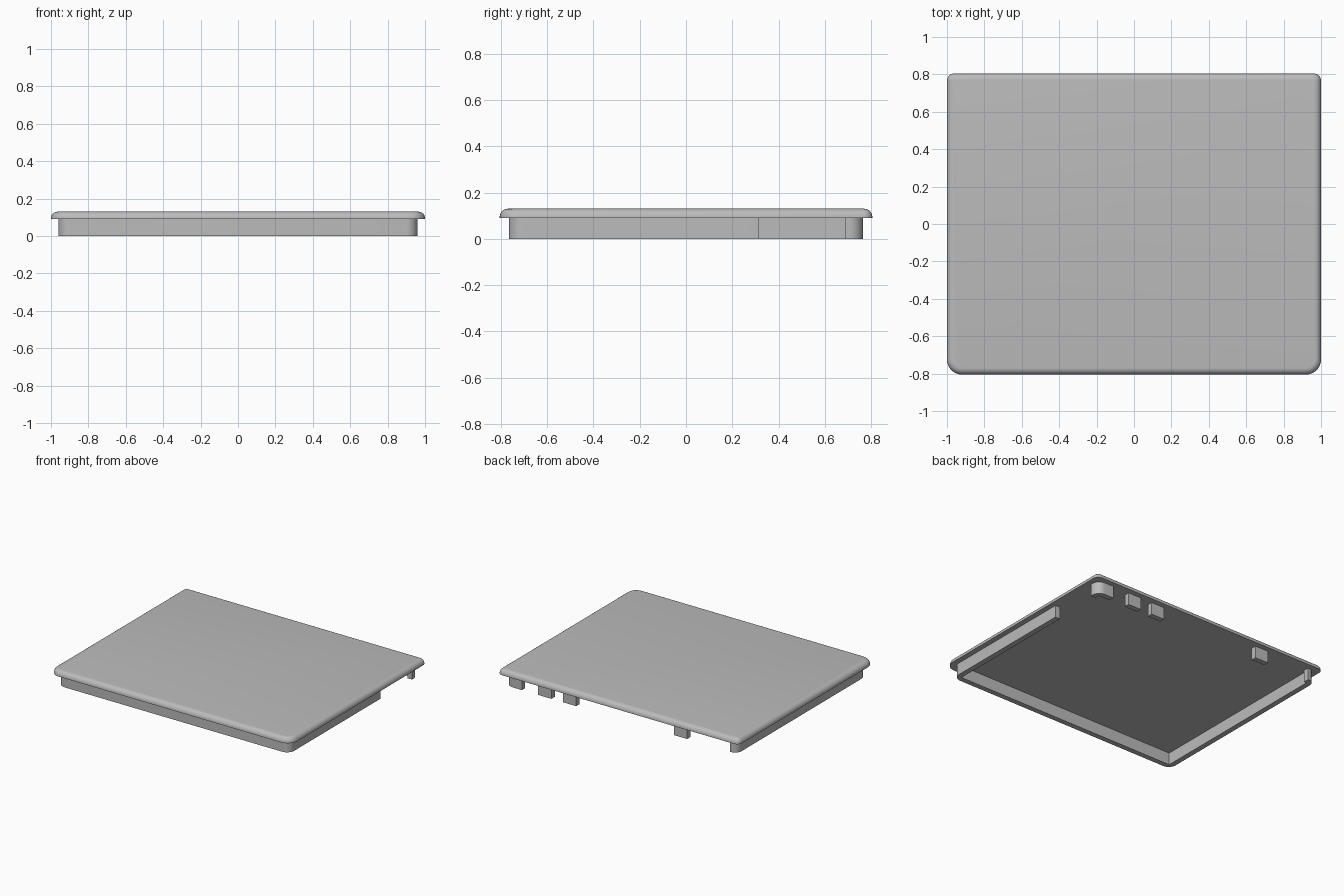
import bpy, bmesh, math
from mathutils import Vector

cube = bpy.data.objects.get("Cube")
if cube:
    bpy.data.objects.remove(cube, do_unlink=True)

grey = bpy.data.materials.new("plain_grey")
grey.use_nodes = True
colour = (0.5, 0.5, 0.5, 1)
grey.diffuse_color = colour
grey.node_tree.nodes["Principled BSDF"].inputs["Base Color"].default_value = colour

PLATE_Z, TOP_Z = 0.09, 0.13      # underside and top of the lid plate
WX, WY, T = 0.96, 0.765, 0.04    # outer half sizes and thickness of the rim


def outline(corners, steps=8):
    """Polygon points from (x, y, radius) right-angle corners."""
    pts = []
    for i, (x, y, r) in enumerate(corners):
        p = Vector((x, y))
        if r == 0:
            pts.append(p)
            continue
        u = (Vector(corners[i - 1][:2]) - p).normalized()
        v = (Vector(corners[(i + 1) % len(corners)][:2]) - p).normalized()
        centre = p + r * (u + v)
        for k in range(steps + 1):
            a = math.pi / 2 * k / steps
            pts.append(centre - r * (v * math.cos(a) + u * math.sin(a)))
    return pts


def prism(name, corners, z0, z1, round_top=0):
    bm = bmesh.new()
    base = bm.faces.new([bm.verts.new((p.x, p.y, z0)) for p in outline(corners)])
    new = bmesh.ops.extrude_face_region(bm, geom=[base], use_keep_orig=True)["geom"]
    bmesh.ops.translate(bm, vec=(0, 0, z1 - z0),
                        verts=[g for g in new if isinstance(g, bmesh.types.BMVert)])
    bmesh.ops.recalc_face_normals(bm, faces=bm.faces)
    if round_top:
        rim = [e for e in bm.edges if all(v.co.z > z1 - 1e-5 for v in e.verts)]
        bmesh.ops.bevel(bm, geom=rim, offset=round_top, segments=6,
                        profile=0.5, affect='EDGES')
    mesh = bpy.data.meshes.new(name)
    bm.to_mesh(mesh)
    bm.free()
    mesh.materials.append(grey)
    obj = bpy.data.objects.new(name, mesh)
    bpy.context.collection.objects.link(obj)
    bpy.ops.object.select_all(action='DESELECT')
    obj.select_set(True)
    bpy.context.view_layer.objects.active = obj
    bpy.ops.object.shade_smooth_by_angle(angle=math.radians(30))
    return obj


# Lid plate with a rounded upper edge
prism("lid_plate", [(-1, -0.805, 0.08), (1, -0.805, 0.08),
                    (1, 0.805, 0.04), (-1, 0.805, 0.04)],
      PLATE_Z, TOP_Z, round_top=0.035)

# Rim: short left wall, front wall, full right wall with a small return
prism("rim_wall", [
    (WX, 0.315, 0), (WX - T, 0.315, 0), (WX - T, T - WY, 0),
    (T - WX, T - WY, 0), (T - WX, WY - T, 0), (-0.9, WY - T, 0),
    (-0.9, WY, 0), (-WX, WY, 0.05), (-WX, -WY, 0.06), (WX, -WY, 0.06)],
    0, PLATE_Z)

# Back left corner tab
prism("corner_tab", [
    (WX, 0.69, 0), (WX, WY, 0.06), (0.825, WY, 0),
    (0.825, WY - T, 0), (WX - T, WY - T, 0), (WX - T, 0.69, 0)],
    0, PLATE_Z)

# Small tabs along the back edge
for i, x in enumerate((0.635, 0.43, -0.49)):
    prism(f"back_tab_{i + 1}", [
        (x - 0.055, WY - T, 0), (x + 0.055, WY - T, 0),
        (x + 0.055, WY, 0), (x - 0.055, WY, 0)], 0, PLATE_Z)
